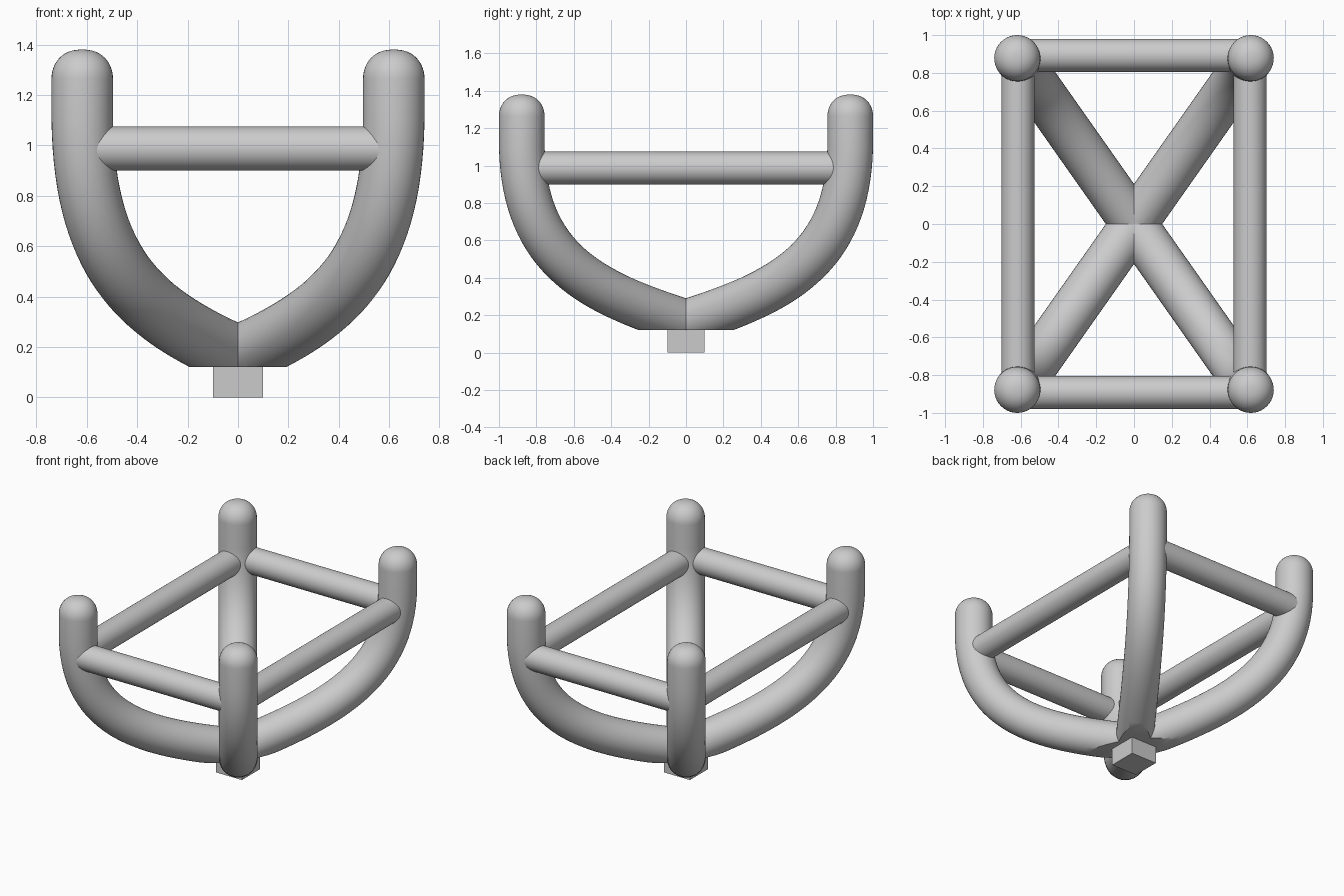
import bpy, bmesh, math
from mathutils import Vector

if "Cube" in bpy.data.objects:
    bpy.data.objects.remove(bpy.data.objects["Cube"])

R = 0.122                                  # leg radius
CX, CY = 0.618, 0.878                      # upright position
SIDES = 40


def finish(obj, angle=35):
    bpy.context.collection.objects.link(obj)
    bpy.ops.object.select_all(action='DESELECT')
    obj.select_set(True)
    bpy.context.view_layer.objects.active = obj
    bpy.ops.object.shade_smooth_by_angle(angle=math.radians(angle))
    return obj


def mirror(obj, x, y):
    m = obj.modifiers.new("mirror", 'MIRROR')
    m.use_axis = (x, y, False)
    m.use_mirror_merge = False             # keeps the mitre seams crisp


def leg_path():
    """Centre line: straight root, bezier sweep, upright, domed end."""
    p = [Vector((0, 0.163)), Vector((0.36, 0.325)),
         Vector((0.608, 0.50)), Vector((CX, 1.1))]
    pts = [(Vector((-0.6, 0.163 - 0.6 * 0.45)), R)]
    for i in range(33):
        t = i / 32
        s = 1 - t
        pts.append((p[0]*s**3 + 3*p[1]*s*s*t + 3*p[2]*s*t*t + p[3]*t**3, R))
    for i in range(13):
        a = math.pi / 2 * i / 12
        r = R * max(math.cos(a), 0.0) ** 0.85
        pts.append((Vector((CX, 1.265 + 0.115 * math.sin(a))), max(r, 0.002)))
    return [(Vector((q.x, q.x * CY / CX, q.y)), r) for q, r in pts]


# Curved leg, swept in its diagonal plane, then trimmed to one quadrant
bm = bmesh.new()
path = leg_path()
side = Vector((-CY, CX, 0)).normalized()
rings = []
for i, (c, r) in enumerate(path):
    a = path[max(i - 1, 0)][0]
    b = path[min(i + 1, len(path) - 1)][0]
    n = (b - a).normalized().cross(side)
    rings.append([bm.verts.new(c + r * (math.cos(t) * side + math.sin(t) * n))
                  for t in (2 * math.pi * k / SIDES for k in range(SIDES))])
for r0, r1 in zip(rings, rings[1:]):
    for k in range(SIDES):
        j = (k + 1) % SIDES
        bm.faces.new((r0[k], r0[j], r1[j], r1[k]))
bm.faces.new(rings[-1])
for co, no in (((0, 0, 0.12), (0, 0, -1)), ((0, 0, 0), (-1, 0, 0)),
               ((0, 0, 0), (0, -1, 0))):
    cut = bmesh.ops.bisect_plane(bm, geom=bm.verts[:] + bm.edges[:] + bm.faces[:],
                                 plane_co=co, plane_no=no, clear_outer=True)
    if no[2]:                              # flat underside
        edges = [e for e in cut['geom_cut'] if isinstance(e, bmesh.types.BMEdge)]
        bmesh.ops.edgeloop_fill(bm, edges=edges)
bmesh.ops.recalc_face_normals(bm, faces=bm.faces[:])
top = max(bm.faces, key=lambda f: f.calc_center_median().z)
if top.normal.z < 0:
    bmesh.ops.reverse_faces(bm, faces=bm.faces[:])
me = bpy.data.meshes.new("curved_legs")
bm.to_mesh(me)
bm.free()
mirror(finish(bpy.data.objects.new("curved_legs", me)), True, True)


# Cross rails joining the uprights
def rail(name, a, b, mx, my):
    a, b = Vector(a), Vector(b)
    bm = bmesh.new()
    bmesh.ops.create_cone(bm, cap_ends=True, segments=SIDES, radius1=0.0875,
                          radius2=0.0875, depth=(b - a).length)
    rot = (b - a).to_track_quat('Z', 'Y').to_matrix().to_4x4()
    rot.translation = (a + b) / 2
    bm.transform(rot)
    me = bpy.data.meshes.new(name)
    bm.to_mesh(me)
    bm.free()
    mirror(finish(bpy.data.objects.new(name, me)), mx, my)


rail("long_rails", (0.615, -0.85, 0.987), (0.615, 0.85, 0.987), True, False)
rail("short_rails", (-0.59, 0.893, 0.987), (0.59, 0.893, 0.987), False, True)

# Square foot under the hub
bpy.ops.mesh.primitive_cube_add(size=1, location=(0, 0, 0.075))
foot = bpy.context.object
foot.name = "square_foot"
foot.scale = (0.2, 0.2, 0.15)
